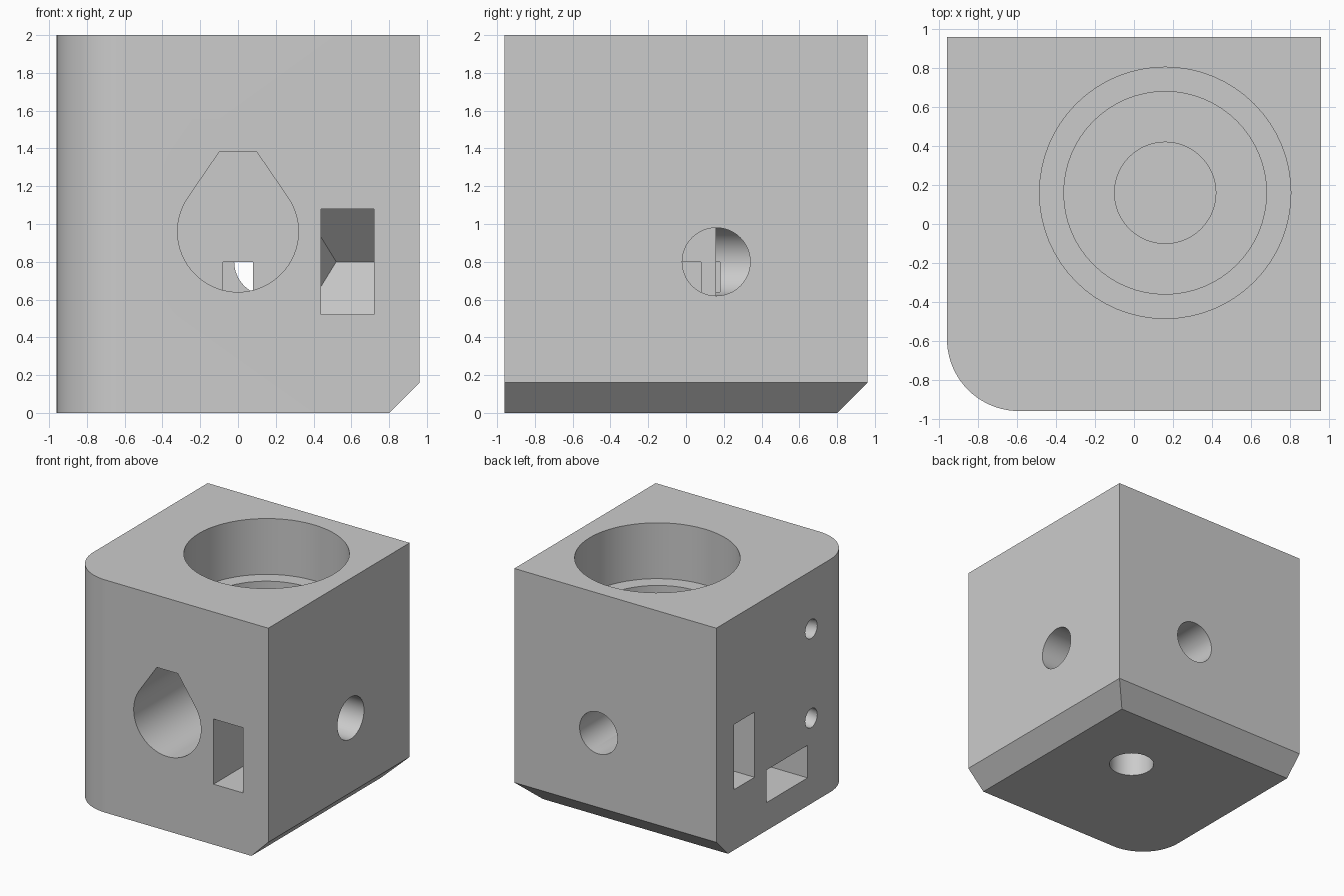
import bpy, bmesh, math
from mathutils import Vector

if "Cube" in bpy.data.objects:
    bpy.data.objects.remove(bpy.data.objects["Cube"], do_unlink=True)

grey = bpy.data.materials.new("plain grey")
grey.use_nodes = True
colour = (0.6, 0.6, 0.6, 1)
grey.diffuse_color = colour
grey.node_tree.nodes["Principled BSDF"].inputs["Base Color"].default_value = colour


def convex(name, points):
    """Closed convex solid around the points, with flat faces merged."""
    bm = bmesh.new()
    for p in points:
        bm.verts.new(p)
    bmesh.ops.convex_hull(bm, input=bm.verts[:])
    bmesh.ops.dissolve_limit(bm, angle_limit=math.radians(0.5),
                             verts=bm.verts[:], edges=bm.edges[:])
    bmesh.ops.recalc_face_normals(bm, faces=bm.faces[:])
    mesh = bpy.data.meshes.new(name)
    bm.to_mesh(mesh)
    bm.free()
    obj = bpy.data.objects.new(name, mesh)
    bpy.context.collection.objects.link(obj)
    return obj


def arc(cx, cy, r, start, end, n):
    angles = [math.radians(start + (end - start) * i / n) for i in range(n + 1)]
    return [(cx + r * math.cos(a), cy + r * math.sin(a)) for a in angles]


def prism(name, outline, axis, lo, hi):
    """Extrude a 2D outline along an axis (0, 1 or 2)."""
    def place(p, d):
        v = list(p)
        v.insert(axis, d)
        return Vector(v)
    return convex(name, [place(p, d) for d in (lo, hi) for p in outline])


def bore(name, a, b, r, axis, lo, hi):
    return prism(name, arc(a, b, r, 0, 360 - 360 / 64, 63), axis, lo, hi)


def box(name, x, y, z):
    return convex(name, [(i, j, k) for i in x for j in y for k in z])


def wedge_slot(name, place):
    """Rectangular slot ending in a wedge with one clipped corner."""
    a, b, h = 0.44, 0.72, 0.28
    tip = -0.22
    pts = [(s, d, k) for s in (a, b) for d in (-1.1, tip - h) for k in (-h, h)]
    pts += [(a, tip - 0.13, -0.13), (a, tip - 0.13, 0.13),
            (0.52, tip, 0), (b, tip, 0)]
    return convex(name, [place(*p) for p in pts])


# Block with one rounded upright edge and two chamfered bottom edges
E, C = 0.96, 0.16
corner = arc(-E + 0.37, -E + 0.37, 0.37, 180, 270, 20)
top = corner + [(E, -E), (E, E), (-E, E)]
base = corner + [(E - C, -E), (E - C, E - C), (-E, E - C)]
block = convex("block", [(x, y, 2) for x, y in top]
               + [(x, y, C) for x, y in top]
               + [(x, y, 0) for x, y in base])
block.data.materials.append(grey)

# Stepped top bore and three blind holes
M, R = 0.16, 0.18
cutters = [
    bore("top_bore", M, M, 0.645, 2, 1.52, 2.1),
    bore("middle_bore", M, M, 0.52, 2, 1.42, 1.6),
    bore("inner_bore", M, M, 0.26, 2, 1.2, 1.5),
    bore("right_hole", M, 0.8, R, 0, M, 1.1),
    bore("back_hole", M, 0.8, R, 1, M, 1.1),
    bore("bottom_hole", M, M, R, 2, -0.1, 0.5),
]

# Teardrop pocket in the front, and the channels behind it
drop = arc(0, 0.96, 0.32, 145, 395, 48) + [(0.1, 1.38), (-0.1, 1.38)]
cutters += [
    prism("teardrop_pocket", drop, 1, -1.1, -0.16),
    box("long_channel", (-0.08, 0.08), (-0.2, 0.18), (0.6, 0.8)),
    box("cross_channel", (0.0, 0.18), (-0.08, 0.08), (0.6, 0.8)),
]

# Wedge slots: front, left side upright, left side lying
cutters += [
    wedge_slot("front_slot", lambda s, d, k: (s, d, 0.8 + k)),
    wedge_slot("upright_side_slot", lambda s, d, k: (d, s, 0.8 + k)),
    wedge_slot("lying_side_slot", lambda s, d, k: (d, k, s - 0.2)),
]

# Curved tunnel joining the two small side holes
bpy.ops.mesh.primitive_torus_add(major_segments=64, minor_segments=24,
                                 major_radius=0.383, minor_radius=0.082,
                                 location=(-E, -0.33, 1.118),
                                 rotation=(math.pi / 2, 0, 0))
tunnel = bpy.context.object
tunnel.name = "side_tunnel"
cutters.append(tunnel)

# Carve every cutter out of the block
for cutter in cutters:
    cutter.hide_render = True
    mod = block.modifiers.new(cutter.name, "BOOLEAN")
    mod.operation = "DIFFERENCE"
    mod.solver = "EXACT"
    mod.object = cutter
bpy.context.view_layer.update()
carved = bpy.data.meshes.new_from_object(
    block.evaluated_get(bpy.context.evaluated_depsgraph_get()))
block.modifiers.clear()
block.data = carved
carved.materials.clear()
carved.materials.append(grey)
for face in carved.polygons:
    face.material_index = 0
for cutter in cutters:
    bpy.data.objects.remove(cutter, do_unlink=True)

bpy.ops.object.select_all(action="DESELECT")
block.select_set(True)
bpy.context.view_layer.objects.active = block
bpy.ops.object.shade_smooth_by_angle(angle=math.radians(30))
